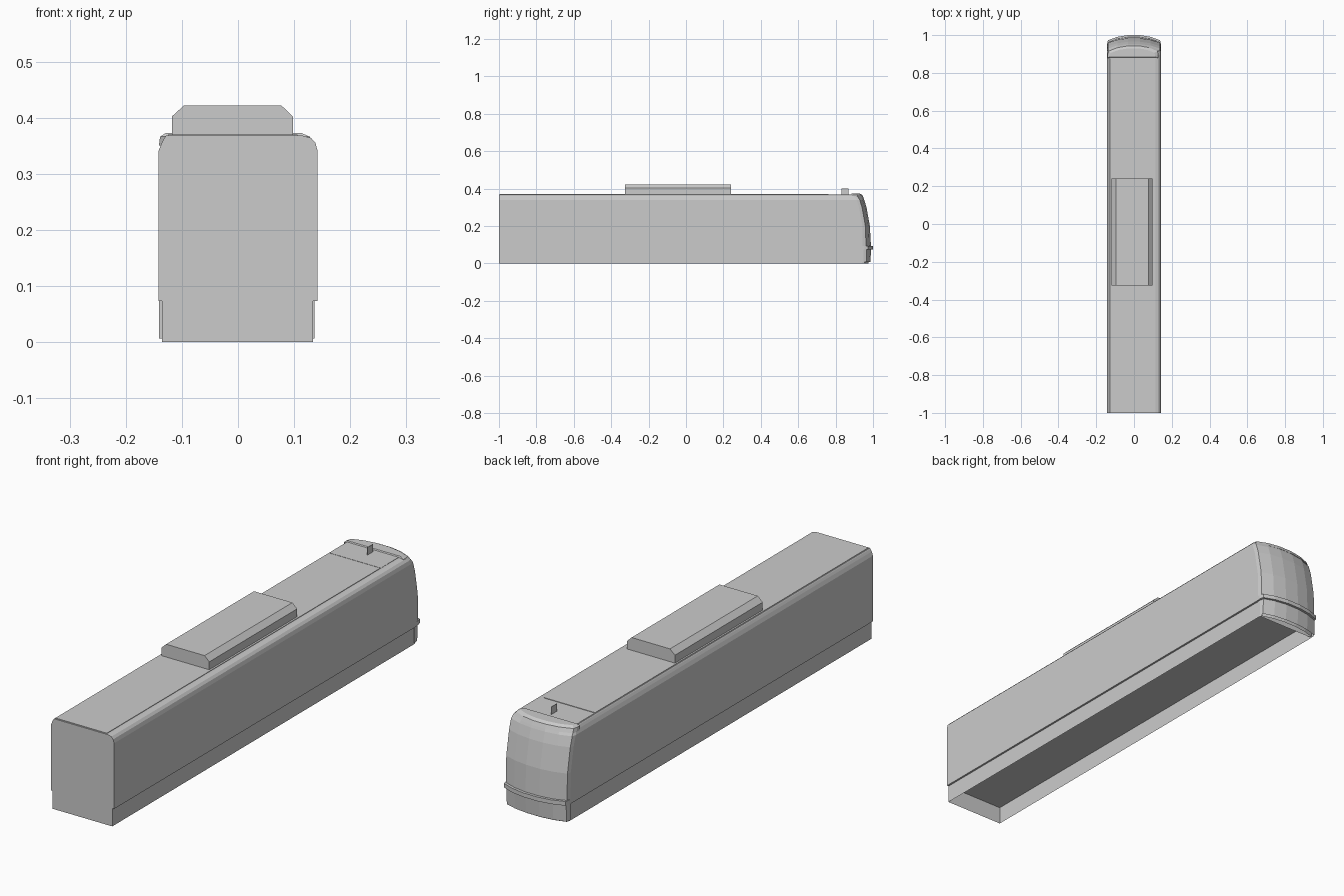
import bpy
import bmesh

cube = bpy.data.objects.get("Cube")
if cube:
    bpy.data.objects.remove(cube, do_unlink=True)

grey = bpy.data.materials.new("light grey")
grey.use_nodes = True
grey.diffuse_color = (0.6, 0.6, 0.6, 1)
grey.node_tree.nodes["Principled BSDF"].inputs["Base Color"].default_value = (0.6, 0.6, 0.6, 1)

# Share of the width and of the nose bulge, from the side to the middle
NOSE = [(1, 0), (0.97, 0.4), (0.62, 0.8), (0.22, 1)]


def outline(z, left, right, y_start, y_side, y_nose):
    """Plan outline with a square end and a curved nose."""
    bulge = y_nose - y_side
    pts = [(-left, y_start, z), (right, y_start, z)]
    pts += [(right * f, y_side + bulge * g, z) for f, g in NOSE]
    pts += [(-left * f, y_side + bulge * g, z) for f, g in reversed(NOSE)]
    return pts


def loft(name, layers, bottom=True, top=True):
    """Join stacked outlines into one shell."""
    bm = bmesh.new()
    rings = [[bm.verts.new(p) for p in ring] for ring in layers]
    for low, high in zip(rings, rings[1:]):
        for i in range(len(low)):
            j = (i + 1) % len(low)
            bm.faces.new((low[i], low[j], high[j], high[i]))
    if bottom:
        bm.faces.new(rings[0][::-1])
    if top:
        bm.faces.new(rings[-1])
    mesh = bpy.data.meshes.new(name)
    bm.to_mesh(mesh)
    bm.free()
    mesh.materials.append(grey)
    obj = bpy.data.objects.new(name, mesh)
    bpy.context.collection.objects.link(obj)
    return obj


def rect(z, x0, x1, y0, y1):
    return [(x0, y0, z), (x1, y0, z), (x1, y1, z), (x0, y1, z)]


# Car body with rounded roof edges and raked nose
BODY = [
    (0.073, 0.142, 0.142, 0.945, 0.99),
    (0.2, 0.142, 0.142, 0.943, 0.983),
    (0.3, 0.142, 0.142, 0.925, 0.965),
    (0.34, 0.142, 0.142, 0.912, 0.953),
    (0.355, 0.136, 0.138, 0.9, 0.947),
    (0.364, 0.131, 0.13, 0.89, 0.938),
    (0.368, 0.128, 0.115, 0.875, 0.925),
]
loft("car_body", [outline(z, l, r, -1, s, n) for z, l, r, s, n in BODY])

# Raised brow over the windscreen
loft("windscreen_brow", [
    outline(0.35, 0.141, 0.136, 0.885, 0.905, 0.95),
    outline(0.366, 0.139, 0.128, 0.88, 0.897, 0.943),
    outline(0.373, 0.128, 0.112, 0.885, 0.89, 0.93),
])

# Bumper lip across the nose
loft("bumper_lip", [
    outline(0.075, 0.142, 0.142, 0.93, 0.955, 1.0),
    outline(0.092, 0.142, 0.142, 0.93, 0.955, 1.0),
])

# Skirt walls, open underneath
loft("side_skirt", [
    outline(0, 0.135, 0.134, -1, 0.94, 0.975),
    outline(0.073, 0.135, 0.134, -1, 0.94, 0.975),
], bottom=False, top=False)

# Valance below the nose
loft("nose_valance", [
    outline(0.006, 0.141, 0.136, 0.94, 0.95, 0.985),
    outline(0.073, 0.141, 0.136, 0.94, 0.95, 0.99),
], bottom=False, top=False)

# Roof panels, with a seam between them
loft("roof_panel", [rect(0.367, -0.125, 0.106, -0.995, 0.763),
                    rect(0.37, -0.125, 0.106, -0.995, 0.763)])
loft("cab_roof_panel", [rect(0.367, -0.125, 0.106, 0.767, 0.885),
                        rect(0.369, -0.125, 0.106, 0.767, 0.885)])

# Rooftop equipment box with chamfered long edges
loft("rooftop_unit", [
    rect(0.366, -0.118, 0.098, -0.325, 0.24),
    rect(0.402, -0.118, 0.098, -0.325, 0.24),
    rect(0.422, -0.096, 0.077, -0.325, 0.24),
])

# Aerial fin
loft("aerial_fin", [rect(0.366, -0.001, 0.001, 0.832, 0.868),
                    rect(0.4, -0.001, 0.001, 0.832, 0.868)])
